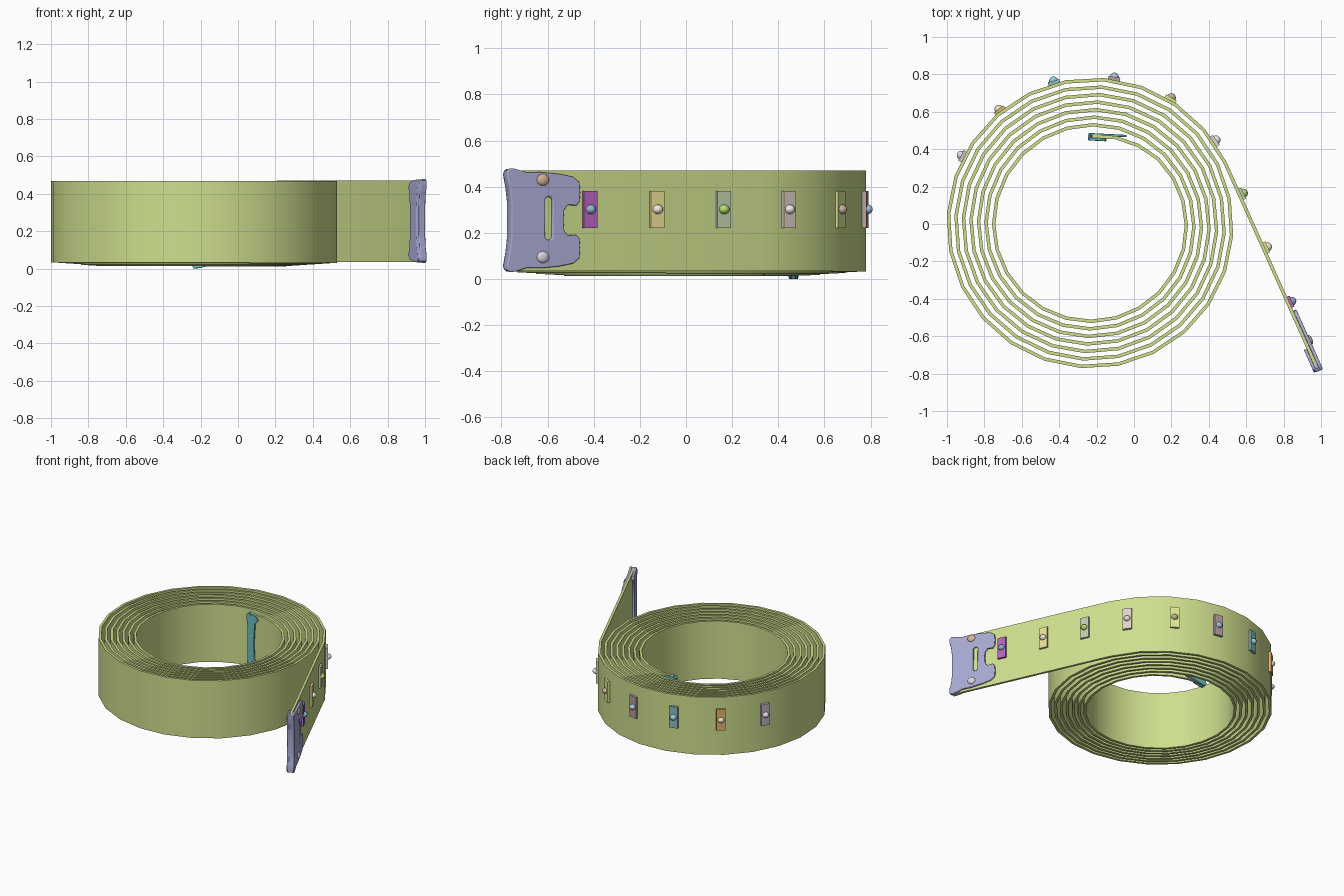
import bpy, bmesh, math
from mathutils import Vector, Matrix

if "Cube" in bpy.data.objects:
    bpy.data.objects.remove(bpy.data.objects["Cube"])

CX, CY = -0.225, -0.005
R0, PITCH, TURNS = 0.495, 0.0405, 7.18
HALF_T, WIDTH = 0.009, 0.436


def material(name, rgb):
    m = bpy.data.materials.new(name)
    m.diffuse_color = (*rgb, 1)
    m.use_nodes = True
    m.node_tree.nodes["Principled BSDF"].inputs["Base Color"].default_value = m.diffuse_color
    return m


def finish(ob, mat, angle=35):
    ob.data.materials.clear()
    ob.data.materials.append(mat)
    bpy.ops.object.select_all(action='DESELECT')
    ob.select_set(True)
    bpy.context.view_layer.objects.active = ob
    bpy.ops.object.shade_smooth_by_angle(angle=math.radians(angle))


def bm_object(name, bm, mat, matrix=None):
    bmesh.ops.recalc_face_normals(bm, faces=bm.faces)
    me = bpy.data.meshes.new(name)
    bm.to_mesh(me)
    bm.free()
    ob = bpy.data.objects.new(name, me)
    bpy.context.collection.objects.link(ob)
    if matrix:
        ob.matrix_world = matrix
    finish(ob, mat)
    return ob


def frame(x, y, z, origin):
    m = Matrix((x, y, z)).transposed().to_4x4()
    m.translation = origin
    return m


def plate(name, half, mat, matrix, thick, offset=0.0, hole=None):
    """Bevelled flat plate; half outline is mirrored about local y = 0."""
    cu = bpy.data.curves.new(name, 'CURVE')
    cu.dimensions, cu.fill_mode = '2D', 'BOTH'
    cu.bevel_depth, cu.bevel_resolution = thick * 0.6, 2
    cu.extrude = thick * 0.4
    cu.offset = -thick * 0.6
    loops = [half + [(u, -v) for u, v in reversed(half) if abs(v) > 1e-5]]
    if hole:
        loops.append(hole)
    for pts in loops:
        sp = cu.splines.new('POLY')
        sp.points.add(len(pts) - 1)
        for p, (u, v) in zip(sp.points, pts):
            p.co = (u, v, 0, 1)
        sp.use_cyclic_u = True
    ob = bpy.data.objects.new(name, cu)
    bpy.context.collection.objects.link(ob)
    ob.matrix_world = matrix @ Matrix.Translation((0, 0, offset))
    bpy.ops.object.select_all(action='DESELECT')
    ob.select_set(True)
    bpy.context.view_layer.objects.active = ob
    bpy.ops.object.convert(target='MESH')
    ob = bpy.context.view_layer.objects.active
    finish(ob, mat, 40)
    return ob


def dome(name, mat, matrix, radii):
    bm = bmesh.new()
    bmesh.ops.create_uvsphere(bm, u_segments=16, v_segments=10, radius=1)
    bmesh.ops.scale(bm, vec=radii, verts=bm.verts)
    return bm_object(name, bm, mat, matrix)


# coiled strap: spiral, then a straight tail
path = []
steps = round(TURNS * 24)
for i in range(steps + 1):
    k = TURNS * i / steps
    a = math.pi / 2 - 2 * math.pi * k
    r = R0 + PITCH * k - 0.02 * max(0, 1 - k * 8)
    path.append((Vector((CX + r * math.cos(a), CY + r * math.sin(a), 0)),
                 Vector((math.cos(a), math.sin(a), 0)), 0.012 + 0.022 * k / TURNS))
start = path[-1][0].copy()
tip = Vector((0.972, -0.755, 0))
d = (tip - start).normalized()
n = Vector((-d.y, d.x, 0))
path[-1] = (start, n, 0.034)
path.append((tip, n, 0.034))

bm = bmesh.new()
rings = []
for p, nrm, z in path:
    rings.append([bm.verts.new(p + nrm * o + Vector((0, 0, h))) for o, h in
                  ((-HALF_T, z), (HALF_T, z), (HALF_T, z + WIDTH), (-HALF_T, z + WIDTH))])
for a, b in zip(rings, rings[1:]):
    for j in range(4):
        bm.faces.new((a[j], a[(j + 1) % 4], b[(j + 1) % 4], b[j]))
bm.faces.new(rings[0])
bm.faces.new(rings[-1][::-1])
bm_object("coiled_strap", bm, material("strap_green", (0.62, 0.74, 0.27)))

# outer buckle, local x runs from the tip back along the tail
UP = Vector((0, 0, 1))
buckle = material("buckle_blue", (0.40, 0.41, 0.66))
edge = start + d * ((0.312 + 0.797) / 0.911)
M = frame(-d, UP, n, edge + Vector((0, 0, 0.255)))
outline = [(.016, 0), (.015, .08), (.008, .14), (-.006, .19), (-.004, .215), (.012, .225),
           (.04, .222), (.09, .207), (.16, .208), (.24, .201), (.31, .188), (.34, .165),
           (.344, .12), (.34, .08), (.325, .063), (.285, .066), (.268, .045), (.264, 0)]
slot = [(.194 + .018 * math.cos(t * math.pi / 8), (.076 if t < 8 else -.076) + .008 +
         .018 * math.sin(t * math.pi / 8)) for t in range(16)]
plate("buckle_plate", outline, buckle, M, 0.009, 0.018, slot)
plate("buckle_folded_edge", [(.016, 0), (.015, .08), (.008, .14), (-.006, .19), (-.004, .215),
                             (.012, .222), (.03, .215), (.04, .18), (.05, .1), (.05, 0)],
      buckle, M, 0.024, 0.002)
plate("buckle_back_flap", [(.016, 0), (.015, .08), (.008, .14), (-.004, .2), (.012, .222),
                           (.06, .218), (.11, .205), (.13, .18), (.11, .15), (.105, 0)],
      buckle, M, 0.008, -0.017)
for name, v, rgb in (("upper", .175, (.70, .47, .30)), ("lower", -.16, (.72, .66, .76))):
    dome("buckle_rivet_" + name, material("rivet_" + name, rgb),
         M @ Matrix.Translation((.165, v, .026)), (.029, .026, .014))

# inner end clip
teal = material("clip_teal", (0.15, 0.52, 0.55))
t = math.radians(-3)
cx = Vector((math.cos(t), math.sin(t), 0))
C = frame(cx, UP, cx.cross(UP), Vector((-0.245, 0.468, 0.225)))
clip = [(.012, 0), (.012, .1), (.006, .17), (0, .21), (.01, .225), (.04, .222)]
plate("clip_outer_plate", clip + [(.1, .207), (.17, .2), (.205, .18), (.205, .06), (.15, .05), (.15, 0)],
      teal, C, 0.006, -0.013)
plate("clip_folded_edge", clip[:5] + [(.03, .2), (.038, .1), (.038, 0)], teal, C, 0.018)
plate("clip_inner_flap", clip + [(.09, .21), (.1, .19), (.075, .16), (.065, 0)], teal, C, 0.007, 0.014)

# studs along the outer face: position, tile colour, dome colour
studs = [((.85, -.41), (.47, .12, .53), (.30, .45, .65)),
         ((.72, -.12), (.82, .72, .30), (.88, .83, .70)),
         ((.585, .165), (.52, .61, .40), (.48, .72, .15)),
         ((.44, .45), (.74, .64, .60), (.83, .82, .76)),
         ((.20, .675), (.72, .82, .30), (.60, .45, .35)),
         ((-.105, .785), (.48, .35, .34), (.40, .55, .75)),
         ((-.43, .765), (.25, .48, .50), (.32, .60, .78)),
         ((-.72, .61), (.78, .46, .16), (.68, .78, .52)),
         ((-.92, .365), (.60, .52, .60), (.76, .70, .80))]
for i, ((x, y), tile_rgb, dome_rgb) in enumerate(studs, 1):
    q = Vector((x, y, 0))
    if i <= 3:
        out = n
        base = start + d * (q - start).dot(d)
    else:
        out = (q - Vector((CX, CY, 0))).normalized()
        k = 6 + ((math.pi / 2 - math.atan2(out.y, out.x)) / (2 * math.pi)) % 1
        k += 1 if k < 6.3 else 0
        base = Vector((CX, CY, 0)) + out * (R0 + PITCH * k - 0.003)
    S = frame(UP.cross(out), UP, out, base + Vector((0, 0, 0.302)))
    bm = bmesh.new()
    bmesh.ops.create_cube(bm, size=1)
    bmesh.ops.scale(bm, vec=(0.064, 0.16, 0.026), verts=bm.verts)
    bm_object(f"stud_tile_{i}", bm, material(f"tile_{i}", tile_rgb), S @ Matrix.Translation((0, 0, .011)))
    dome(f"stud_dome_{i}", material(f"dome_{i}", dome_rgb),
         S @ Matrix.Translation((0, 0, .022)), (.024, .021, .025))
